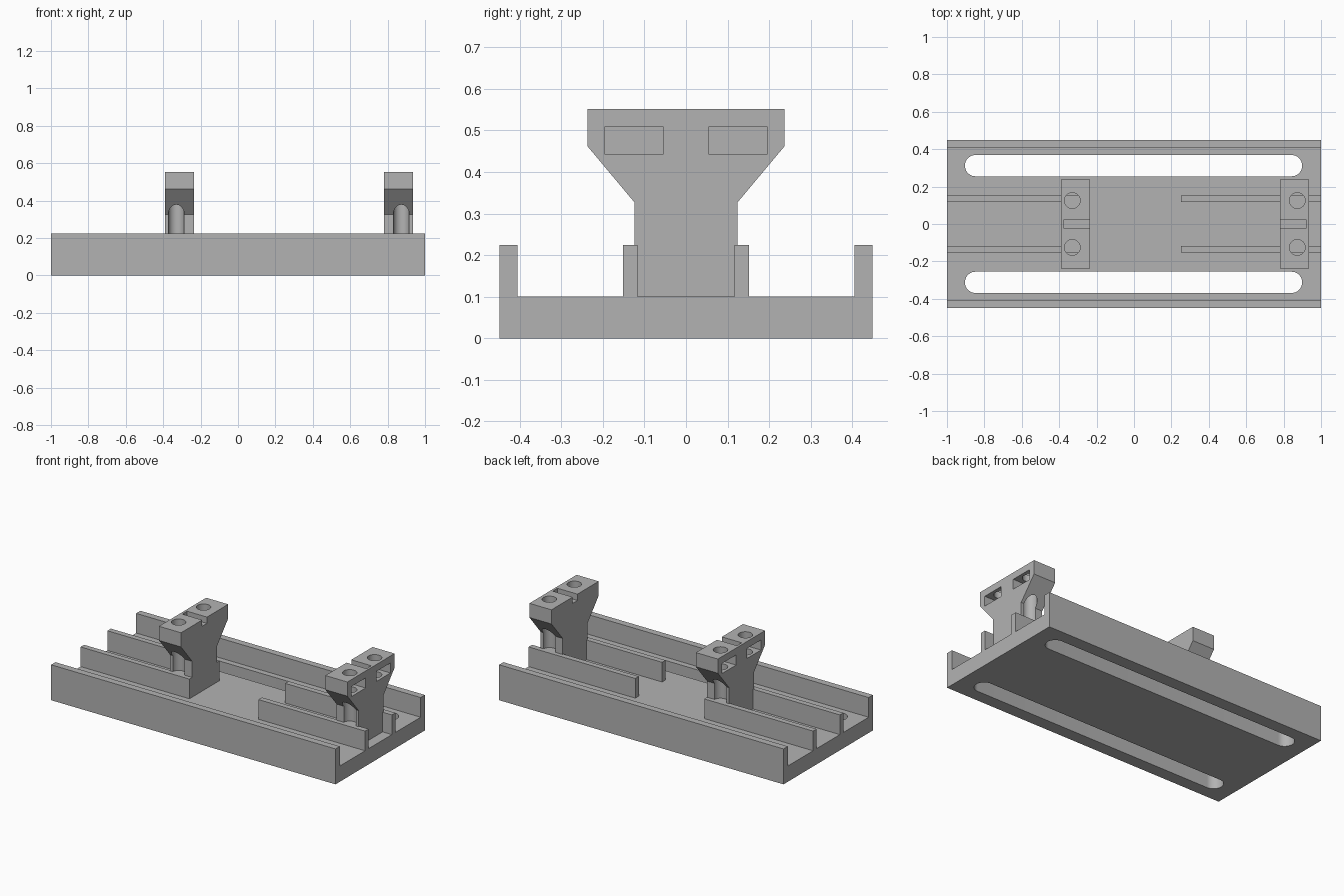
import bpy
import bmesh
from math import sin, cos, pi, radians
from mathutils import Vector

if "Cube" in bpy.data.objects:
    bpy.data.objects.remove(bpy.data.objects["Cube"])

# Single grey material
grey = bpy.data.materials.new("plain grey")
grey.use_nodes = True
colour = (0.45, 0.45, 0.45, 1)
grey.diffuse_color = colour
grey.node_tree.nodes["Principled BSDF"].inputs["Base Color"].default_value = colour


def prism(name, outline, start, end, axis):
    """Extrude a 2D outline: (y, z) along axis X or (x, y) along axis Z."""
    bm = bmesh.new()
    if axis == "X":
        points = [Vector((start, a, b)) for a, b in outline]
        travel = Vector((end - start, 0, 0))
    else:
        points = [Vector((a, b, start)) for a, b in outline]
        travel = Vector((0, 0, end - start))
    face = bm.faces.new([bm.verts.new(p) for p in points])
    swept = bmesh.ops.extrude_face_region(bm, geom=[face])["geom"]
    verts = [g for g in swept if isinstance(g, bmesh.types.BMVert)]
    bmesh.ops.translate(bm, verts=verts, vec=travel)
    bmesh.ops.recalc_face_normals(bm, faces=bm.faces)
    mesh = bpy.data.meshes.new(name)
    bm.to_mesh(mesh)
    bm.free()
    obj = bpy.data.objects.new(name, mesh)
    bpy.context.collection.objects.link(obj)
    mesh.materials.append(grey)
    return obj


def box(name, x0, x1, y0, y1, z0, z1):
    return prism(name, [(x0, y0), (x1, y0), (x1, y1), (x0, y1)], z0, z1, "Z")


def stadium(x0, x1, y, radius, steps=20):
    """Round-ended outline; x0 and x1 are the arc centres."""
    right = [(x1 + radius * sin(pi * i / steps), y - radius * cos(pi * i / steps))
             for i in range(steps + 1)]
    left = [(x0 - radius * sin(pi * i / steps), y + radius * cos(pi * i / steps))
            for i in range(steps + 1)]
    return right + left


def circle(x, y, radius, steps=40):
    return [(x + radius * cos(2 * pi * i / steps), y + radius * sin(2 * pi * i / steps))
            for i in range(steps)]


def mirrored(half):
    return half + [(-y, z) for y, z in reversed(half)]


def cut(obj, cutters):
    bpy.ops.object.select_all(action="DESELECT")
    bpy.context.view_layer.objects.active = obj
    obj.select_set(True)
    for cutter in cutters:
        cutter.hide_render = True
        mod = obj.modifiers.new("cut", "BOOLEAN")
        mod.operation = "DIFFERENCE"
        mod.solver = "EXACT"
        mod.object = cutter
        bpy.ops.object.modifier_apply(modifier=mod.name)
        bpy.data.objects.remove(cutter)
    bpy.ops.object.shade_smooth_by_angle(angle=radians(30))


FLOOR, RAIL_TOP, TOP = 0.10, 0.225, 0.552

# Tray with outer walls and two long slots
tray = prism("tray", mirrored([(0.449, 0), (0.449, RAIL_TOP), (0.406, RAIL_TOP), (0.406, FLOOR)]),
             -1, 1, "X")
cut(tray, [prism("slot_cutter", stadium(-0.847, 0.842, side * 0.312, 0.057), -0.1, 0.3, "Z")
           for side in (-1, 1)])

# Inner guide rails
for side, word in ((1, "back"), (-1, "front")):
    y0, y1 = sorted((side * 0.117, side * 0.152))
    box(f"{word}_long_rail", -1, -0.235, y0, y1, FLOOR, RAIL_TOP)
    box(f"{word}_short_rail", 0.25, 1, y0, y1, FLOOR, RAIL_TOP)

# Flared clamp posts: pockets face outwards, the top notch faces inwards
profile = mirrored([(0.117, FLOOR), (0.117, RAIL_TOP), (0.124, RAIL_TOP), (0.124, 0.327),
                    (0.237, 0.462), (0.237, TOP)])
for name, outer, inner, hole in (("right_post", -0.39, -0.235, -0.33),
                                 ("left_post", 0.935, 0.78, 0.873)):
    out = 1 if outer > inner else -1
    post = prism(name, profile, min(outer, inner), max(outer, inner), "X")
    nx = sorted((inner - out * 0.05, outer - out * 0.015))
    cutters = [box("notch_cutter", *nx, -0.024, 0.024, TOP - 0.04, TOP + 0.1)]
    px = sorted((outer + out * 0.05, outer - out * 0.125))
    for side in (-1, 1):
        y = side * 0.125
        cutters.append(prism("bolt_cutter", circle(hole, y, 0.042), RAIL_TOP, TOP + 0.1, "Z"))
        cutters.append(box("pocket_cutter", *px, y - 0.071, y + 0.071, 0.444, 0.508))
    cut(post, cutters)
